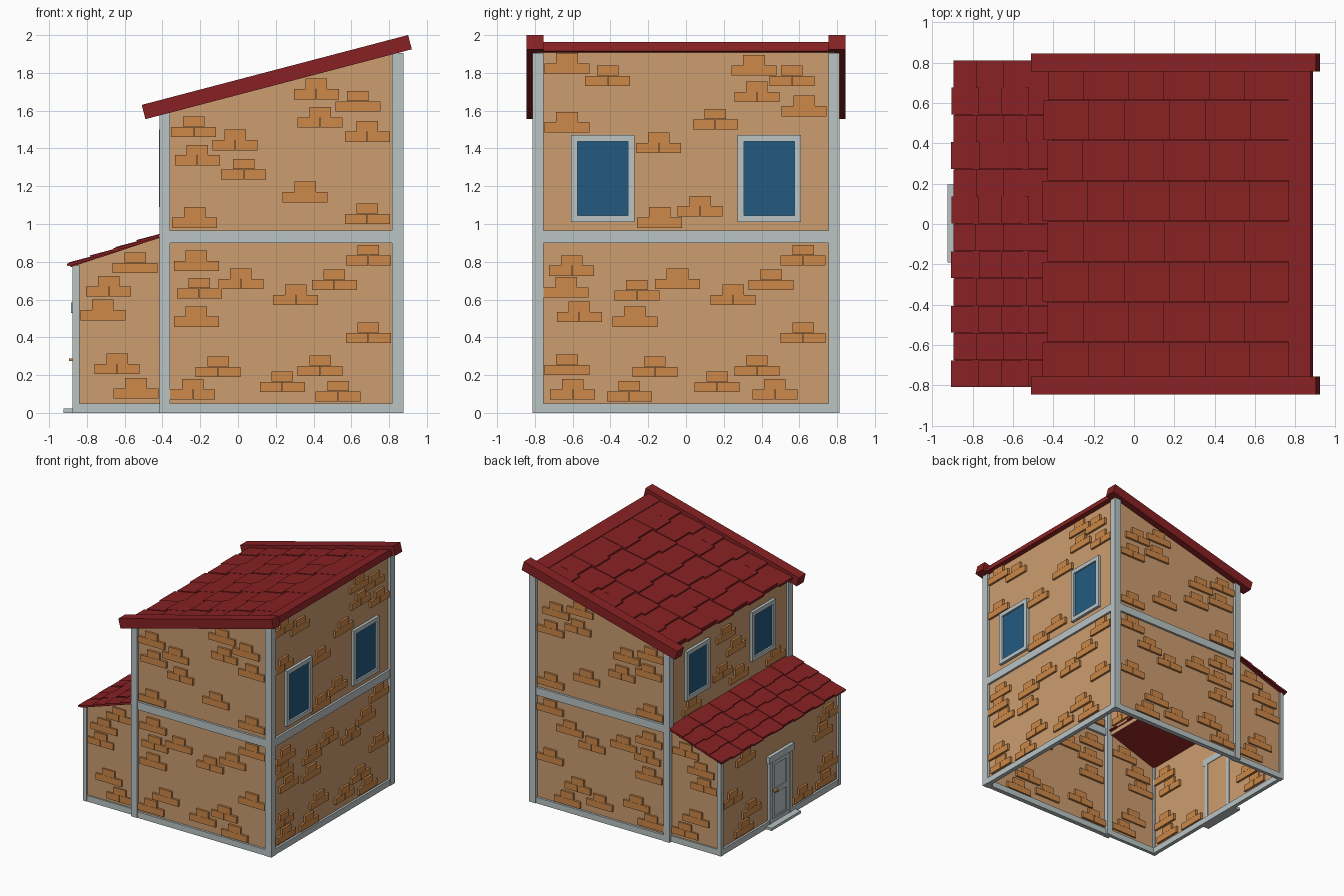
import bpy, bmesh, math, random
from mathutils import Matrix, Vector

if "Cube" in bpy.data.objects:
    bpy.data.objects.remove(bpy.data.objects["Cube"])

random.seed(4)


def material(name, rgb):
    m = bpy.data.materials.new(name)
    lin = [((c / 255 + 0.055) / 1.055) ** 2.4 for c in rgb]
    m.diffuse_color = (*lin, 1)
    m.use_nodes = True
    m.node_tree.nodes["Principled BSDF"].inputs["Base Color"].default_value = m.diffuse_color
    return m


WALL = material("tan_plaster", (204, 157, 111))
BRICK = material("orange_brick", (204, 136, 72))
ROOF = material("dark_red", (136, 33, 35))
TRIM = material("light_grey", (186, 195, 196))
GLASS = material("blue_glass", (34, 90, 128))


def finish(name, bm, mat):
    me = bpy.data.meshes.new(name)
    bm.to_mesh(me)
    bm.free()
    me.materials.append(mat)
    ob = bpy.data.objects.new(name, me)
    bpy.context.collection.objects.link(ob)
    return ob


def add_box(bm, lo, hi, frame=Matrix()):
    lo, hi = Vector(lo), Vector(hi)
    scale = Matrix.Diagonal((*(hi - lo), 1))
    bmesh.ops.create_cube(bm, size=1, matrix=frame @ Matrix.Translation((lo + hi) / 2) @ scale)


def boxes(name, mat, items, frame=Matrix()):
    bm = bmesh.new()
    for lo, hi in items:
        add_box(bm, lo, hi, frame)
    return finish(name, bm, mat)


def sheet(name, points):
    bm = bmesh.new()
    bm.faces.new([bm.verts.new(p) for p in points])
    return finish(name, bm, WALL)


# underside heights of the two sloping roofs
def z_main(x):
    return 1.555 + 0.2624 * (x + 0.49)


def z_annex(x):
    return 0.775 + 0.33 * (x + 0.875)


XL, XR, YM = -0.395, 0.853, 0.79      # main wall planes
XA, YA = -0.855, 0.775                # annex wall planes

# walls: open underneath, main room and annex joined inside
for s, side in ((-1, "front"), (1, "back")):
    sheet("main_wall_" + side, [(XL, s * YM, 0), (XR, s * YM, 0),
          (XR, s * YM, z_main(XR)), (XL, s * YM, z_main(XL))])
    sheet("annex_wall_" + side, [(XA, s * YA, 0), (XL, s * YA, 0),
          (XL, s * YA, z_annex(XL)), (XA, s * YA, z_annex(XA))])
for name, x, y, z0, z1 in (("main_wall_right", XR, YM, 0, z_main(XR)),
                           ("main_wall_left", XL, YM, 0.9, z_main(XL)),
                           ("annex_wall_left", XA, YA, 0, z_annex(XA))):
    sheet(name, [(x, -y, z0), (x, y, z0), (x, y, z1), (x, -y, z1)])

# corner posts, base strips and floor band
posts, strips = [], []
for s in (-1, 1):
    def ybox(x0, x1, ya, yb, z0, z1):
        a, b = sorted((s * ya, s * yb))
        return (x0, a, z0), (x1, b, z1)
    posts += [ybox(-0.415, -0.36, 0.755, 0.812, 0, z_main(-0.37)),
              ybox(0.815, 0.875, 0.755, 0.812, 0, z_main(0.84)),
              ybox(-0.875, -0.84, 0.755, 0.79, 0, z_annex(-0.86))]
    strips += [ybox(-0.4, 0.86, 0.77, 0.808, 0, 0.05),
               ybox(-0.4, 0.86, 0.77, 0.808, 0.9, 0.965),
               ybox(-0.86, -0.4, 0.76, 0.787, 0, 0.05)]
strips += [((0.835, -0.78, 0), (0.871, 0.78, 0.05)),
           ((0.835, -0.78, 0.9), (0.871, 0.78, 0.965)),
           ((-0.872, -0.77, 0), (-0.84, 0.77, 0.05))]
boxes("corner_posts", TRIM, posts)
boxes("base_and_floor_bands", TRIM, strips)

# raised brick clusters: one brick above two, given as (along wall, base height)
FRONT = [(-.235, 1.46), (-.015, 1.39), (-.215, 1.31), (.03, 1.235), (.355, 1.115),
         (.415, 1.66), (.635, 1.595), (.435, 1.51), (.685, 1.435), (.685, 1.0),
         (-.23, .98), (-.22, .75), (.015, .655), (-.205, .605), (-.22, .455),
         (.69, .78), (.51, .65), (.305, .57), (.69, .37), (.435, .195),
         (-.105, .19), (-.24, .07), (.235, .11), (.53, .06)]
ANNEX = [(-.545, .74), (-.685, .615), (-.715, .49), (-.64, .205), (-.54, .075)]
RIGHT = [(-.63, 1.795), (-.415, 1.73), (-.63, 1.485), (-.145, 1.375), (.155, 1.5),
         (.36, 1.785), (.375, 1.645), (.56, 1.73), (.625, 1.57), (-.14, .98),
         (.075, 1.04), (-.605, .725), (-.635, .61), (-.565, .48), (-.045, .655),
         (-.26, .595), (-.27, .455), (.25, .57), (.45, .65), (.62, .78),
         (.62, .37), (-.63, .2), (-.165, .19), (-.6, .07), (-.3, .06),
         (.165, .11), (.375, .195), (.47, .07)]
LEFT_UPPER = [(.05, 1.4), (-.08, 1.25), (.1, 1.1), (-.12, 1.0), (.5, .97), (-.6, .97)]
LEFT_LOWER = [p for p in RIGHT if p[1] < 0.66 and abs(p[0]) > 0.28]


def bricks(name, clusters, axis, plane, d=0.018):
    items = []
    for c, z in clusters:
        for a, b, h in ((-.119, -.001, 0), (.001, .119, 0), (-.057, .057, .055)):
            if axis == "x":    # wall runs along x
                items.append(((c + a, plane - d, z + h), (c + b, plane + d, z + h + .054)))
            else:
                items.append(((plane - d, c + a, z + h), (plane + d, c + b, z + h + .054)))
    boxes(name, BRICK, items)


for s, side in ((-1, "front"), (1, "back")):
    bricks("main_bricks_" + side, FRONT, "x", s * YM)
    bricks("annex_bricks_" + side, ANNEX, "x", s * YA, 0.014)
bricks("main_bricks_right", RIGHT, "y", XR)
bricks("main_bricks_left", LEFT_UPPER, "y", XL)
bricks("annex_bricks_left", LEFT_LOWER, "y", XA)


# windows: four frame bars around a pane
def window(name, x, out, y, w, z0, z1, t=0.034):
    a, b = sorted((x - out * 0.01, x + out * 0.024))
    l, r = y - w / 2, y + w / 2
    boxes(name + "_frame", TRIM, [((a, l, z0), (b, l + t, z1)), ((a, r - t, z0), (b, r, z1)),
          ((a, l + t, z0), (b, r - t, z0 + t)), ((a, l + t, z1 - t), (b, r - t, z1))])
    a, b = sorted((x + out * 0.002, x + out * 0.01))
    boxes(name + "_glass", GLASS, [((a, l + t, z0 + t), (b, r - t, z1 - t))])


for s, side in ((-1, "a"), (1, "b")):
    window("right_window_" + side, XR, 1, s * 0.44, 0.335, 1.01, 1.47)
    window("left_window_" + side, XL, -1, s * 0.43, 0.31, 1.09, 1.5)

# door in the annex: jambs, lintel, step, recessed leaf with raised rails
boxes("door_frame", TRIM, [((-0.876, -0.15, 0), (-0.85, -0.115, 0.54)),
      ((-0.876, 0.115, 0), (-0.85, 0.15, 0.54)),
      ((-0.884, -0.165, 0.53), (-0.85, 0.165, 0.585))])
boxes("door_step", TRIM, [((-0.925, -0.19, 0), (-0.85, 0.195, 0.022))])
boxes("door_leaf", TRIM, [((-0.861, -0.115, 0.02), (-0.856, 0.115, 0.53))])
rails = [((-0.87, -0.115, z), (-0.858, 0.115, z + 0.04)) for z in (0.022, 0.25, 0.49)]
rails += [((-0.87, y, 0.02), (-0.858, y + 0.04, 0.53)) for y in (-0.115, 0.075)]
boxes("door_rails", TRIM, rails)
boxes("door_handle", BRICK, [((-0.894, 0.06, 0.275), (-0.865, 0.1, 0.288))])


# roofs: u runs up the slope, v is the slope's normal
def roof_frame(x, z, slope):
    return Matrix.Translation((x, 0, z)) @ Matrix.Rotation(-math.atan(slope), 4, "Y")


def tiles(name, frame, rows, step, length, cols, y0, width, v, thick, drop, jag):
    bm = bmesh.new()
    tilt = Matrix.Rotation(math.asin(drop / length), 4, "Y")
    for r in range(rows):
        for c in range(cols):
            u = r * step + jag * ((r + c) % 2) + random.uniform(0, jag * 0.2)
            lift = 0.003 * (c % 2)
            y = y0 + c * width
            add_box(bm, (0, y, 0), (length, y + width - 0.002, thick),
                    frame @ Matrix.Translation((u, 0, v + lift)) @ tilt)
    finish(name, bm, ROOF)


main = roof_frame(-0.49, 1.555, 0.2624)
boxes("main_roof_deck", ROOF, [((0.09, -0.76, 0), (1.424, 0.76, 0.03))], main)
boxes("main_roof_ridge_cap", ROOF, [((1.31, -0.76, 0), (1.424, 0.76, 0.05))], main)
boxes("main_roof_side_boards", ROOF, [((0, -0.845, 0), (1.458, -0.755, 0.078)),
      ((0, 0.755, 0), (1.458, 0.845, 0.078))], main)
tiles("main_roof_tiles", main @ Matrix.Translation((0.05, 0, 0)), 6, 0.207, 0.235,
      8, -0.785, 0.2, 0.034, 0.022, 0.016, 0.025)

annex = roof_frame(-0.9, z_annex(-0.9), 0.33)
boxes("annex_roof_deck", ROOF, [((0.015, -0.8, 0), (0.53, 0.8, 0.01))], annex)
tiles("annex_roof_tiles", annex, 4, 0.13, 0.145, 12, -0.808, 0.135,
      0.01, 0.014, 0.009, 0.013)
